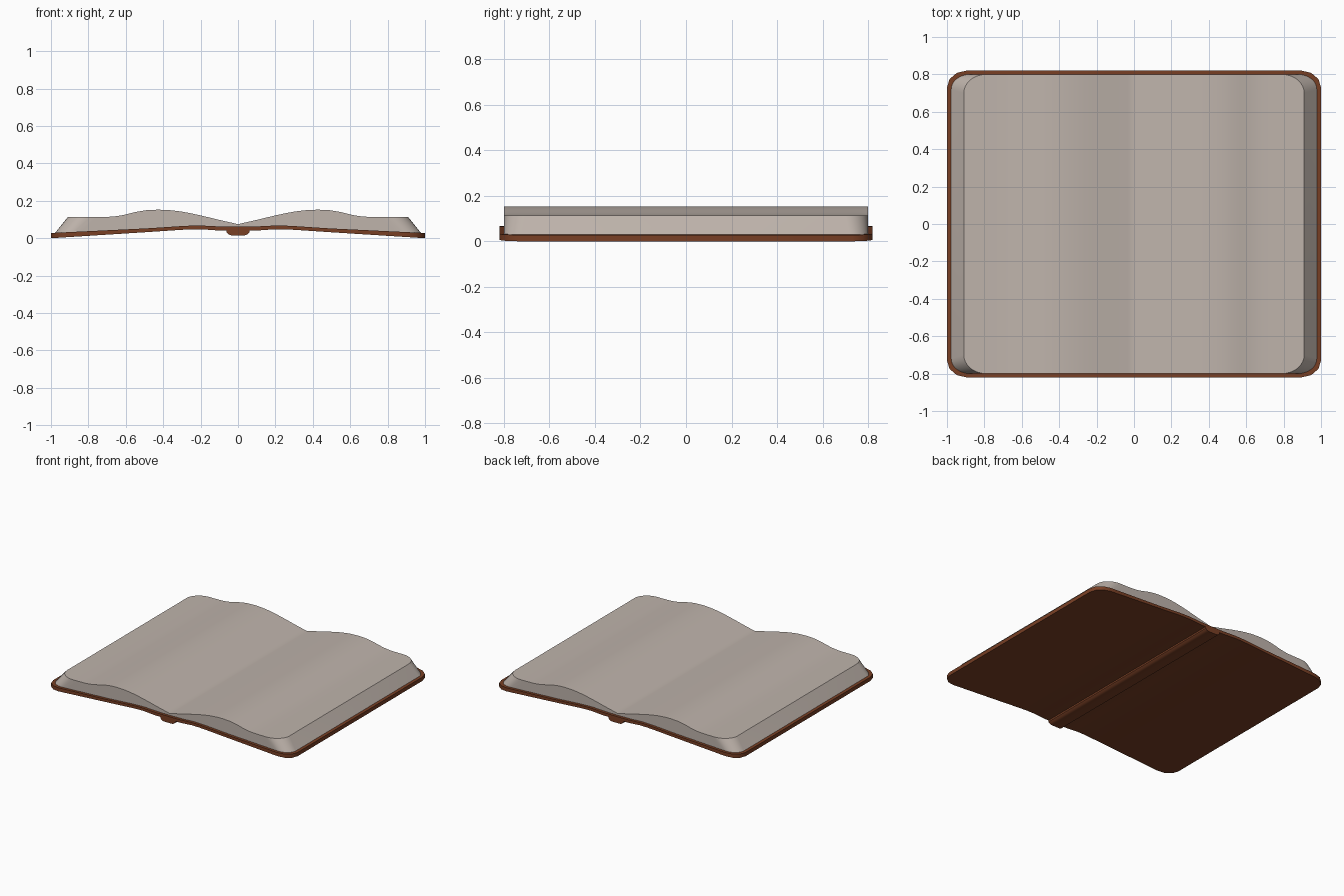
import bpy, bmesh, math

if "Cube" in bpy.data.objects:
    bpy.data.objects.remove(bpy.data.objects["Cube"])


def material(name, rgb):
    m = bpy.data.materials.new(name)
    m.diffuse_color = (*rgb, 1)
    m.use_nodes = True
    m.node_tree.nodes["Principled BSDF"].inputs["Base Color"].default_value = m.diffuse_color
    return m


paper = material("paper", (0.52, 0.455, 0.41))
leather = material("brown leather", (0.19, 0.05, 0.018))


def lerp(pts, x):
    x = abs(x)
    for (x0, z0), (x1, z1) in zip(pts, pts[1:]):
        if x <= x1:
            return z0 + (z1 - z0) * (x - x0) / (x1 - x0)
    return pts[-1][1]


def half_outline(inner, x_end, y_mid, y_end, flat, corner):
    """(x, half depth) from the middle out, ending in a rounded corner."""
    out = [(inner * i / flat, y_mid) for i in range(flat)]
    for i in range(corner + 1):
        a = math.pi / 2 * i / corner
        out.append((inner + (x_end - inner) * math.sin(a),
                    y_end + (y_mid - y_end) * math.cos(a)))
    return out


def slab(name, top, bottom, mat, angle):
    """Loft of columns (x, half depth, z), mirrored across x = 0."""
    def mirror(p):
        return [(-x, y, z) for x, y, z in reversed(p[1:])] + p
    bm = bmesh.new()
    rings = []
    for (xt, yt, zt), (xb, yb, zb) in zip(mirror(top), mirror(bottom)):
        rings.append([bm.verts.new(c) for c in
                      ((xt, -yt, zt), (xt, yt, zt), (xb, yb, zb), (xb, -yb, zb))])
    for a, b in zip(rings, rings[1:]):
        for i in range(4):
            j = (i + 1) % 4
            bm.faces.new((a[i], a[j], b[j], b[i]))
    bm.faces.new(rings[0])
    bm.faces.new(rings[-1][::-1])
    bmesh.ops.recalc_face_normals(bm, faces=bm.faces)
    me = bpy.data.meshes.new(name)
    bm.to_mesh(me)
    bm.free()
    me.materials.append(mat)
    ob = bpy.data.objects.new(name, me)
    bpy.context.collection.objects.link(ob)
    bpy.ops.object.select_all(action='DESELECT')
    ob.select_set(True)
    bpy.context.view_layer.objects.active = ob
    bpy.ops.object.shade_smooth_by_angle(angle=math.radians(angle))
    return ob


# Cover: thin board bent up towards the spine
cover_top = [(0, .062), (.1, .063), (.2, .068), (.27, .067), (.48, .053), (1, .028)]
cover_low = [(0, .041), (.1, .041), (.2, .048), (.27, .047), (.48, .033), (1, .0)]
outline = half_outline(.895, 1.0, .82, .73, 18, 3)
slab("cover",
     [(x, y, lerp(cover_top, x)) for x, y in outline],
     [(x, y, lerp(cover_low, x)) for x, y in outline], leather, 35)

# Pages: wavy top, sloped fore-edges that spread onto the cover
page_top = [(0, .075), (.1, .098), (.2, .122), (.28, .139), (.35, .149), (.42, .153),
            (.49, .150), (.55, .140), (.61, .124), (.67, .115), (.74, .113), (1, .113)]
upper = half_outline(.79, .91, .80, .70, 24, 8)
lower = half_outline(.88, .98, .80, .72, 24, 8)
slab("pages",
     [(x, y, lerp(page_top, x)) for x, y in upper],
     [(x, y, lerp(cover_top, x) - .003) for x, y in lower], paper, 35)

# Spine: rounded bar under the middle
spine = [(0, .015), (.035, .015), (.05, .02), (.06, .03), (.062, .045)]
slab("spine", [(x, .82, .05) for x, z in spine],
     [(x, .82, z) for x, z in spine], leather, 35)
